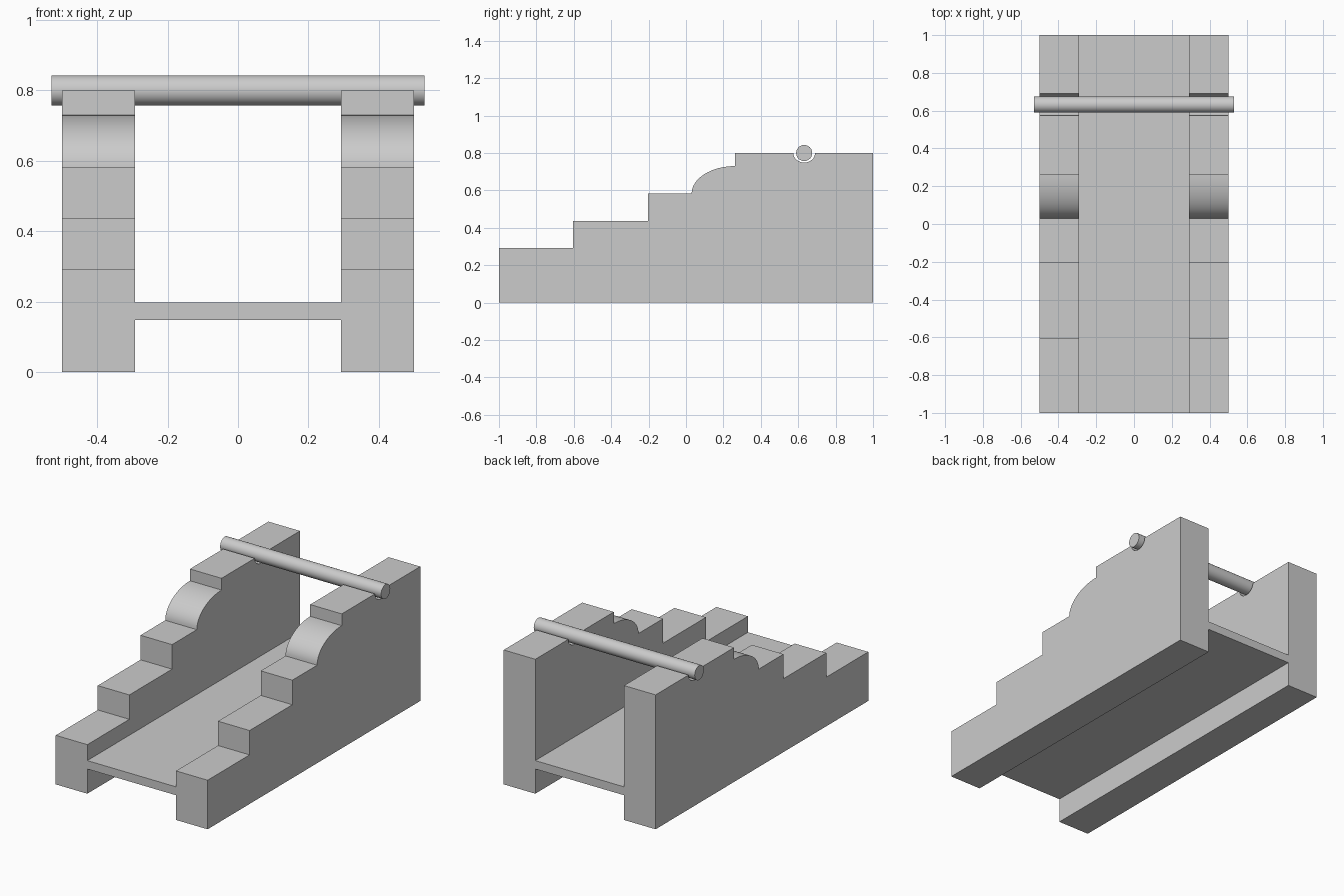
import bpy, bmesh
from math import sin, cos, pi

if "Cube" in bpy.data.objects:
    bpy.data.objects.remove(bpy.data.objects["Cube"])


def extrude_profile(name, pts, x0, x1):
    """Extrude a (y, z) outline along x."""
    bm = bmesh.new()
    face = bm.faces.new([bm.verts.new((x0, y, z)) for y, z in pts])
    ext = bmesh.ops.extrude_face_region(bm, geom=[face])
    verts = [g for g in ext["geom"] if isinstance(g, bmesh.types.BMVert)]
    bmesh.ops.translate(bm, verts=verts, vec=(x1 - x0, 0, 0))
    bmesh.ops.recalc_face_normals(bm, faces=bm.faces)
    mesh = bpy.data.meshes.new(name)
    bm.to_mesh(mesh)
    bm.free()
    obj = bpy.data.objects.new(name, mesh)
    bpy.context.collection.objects.link(obj)
    return obj


def smooth(obj):
    bpy.ops.object.select_all(action='DESELECT')
    obj.select_set(True)
    bpy.context.view_layer.objects.active = obj
    bpy.ops.object.shade_smooth_by_angle(angle=0.6)


# Stepped wall outline with a rounded step and a rail groove
TOP, RAIL_Y = 0.80, 0.632
steps = [(-1, 0), (-1, 0.292), (-0.605, 0.292), (-0.605, 0.437),
         (-0.203, 0.437), (-0.203, 0.583)]
N = 16
rounded = [(0.262 - 0.232 * cos(a), 0.583 + 0.147 * sin(a))
           for a in (i * pi / 2 / N for i in range(N + 1))]
groove = [(RAIL_Y - 0.058 * cos(a), TOP - 0.051 * sin(a))
          for a in (i * pi / N for i in range(N + 1))]
outline = steps + rounded + [(0.262, TOP)] + groove + [(1, TOP), (1, 0)]

# Side walls
for side, sign in (("left", -1), ("right", 1)):
    smooth(extrude_profile(f"{side}_stepped_wall", outline, sign * 0.292, sign * 0.5))

# Deck between the walls
extrude_profile("deck", [(-1, 0.147), (1, 0.147), (1, 0.197), (-1, 0.197)], -0.292, 0.292)

# Round rail resting in the grooves
bpy.ops.mesh.primitive_cylinder_add(vertices=32, radius=0.043, depth=1.06,
                                    location=(0, RAIL_Y, TOP), rotation=(0, pi / 2, 0))
rail = bpy.context.object
rail.name = "rail"
smooth(rail)
